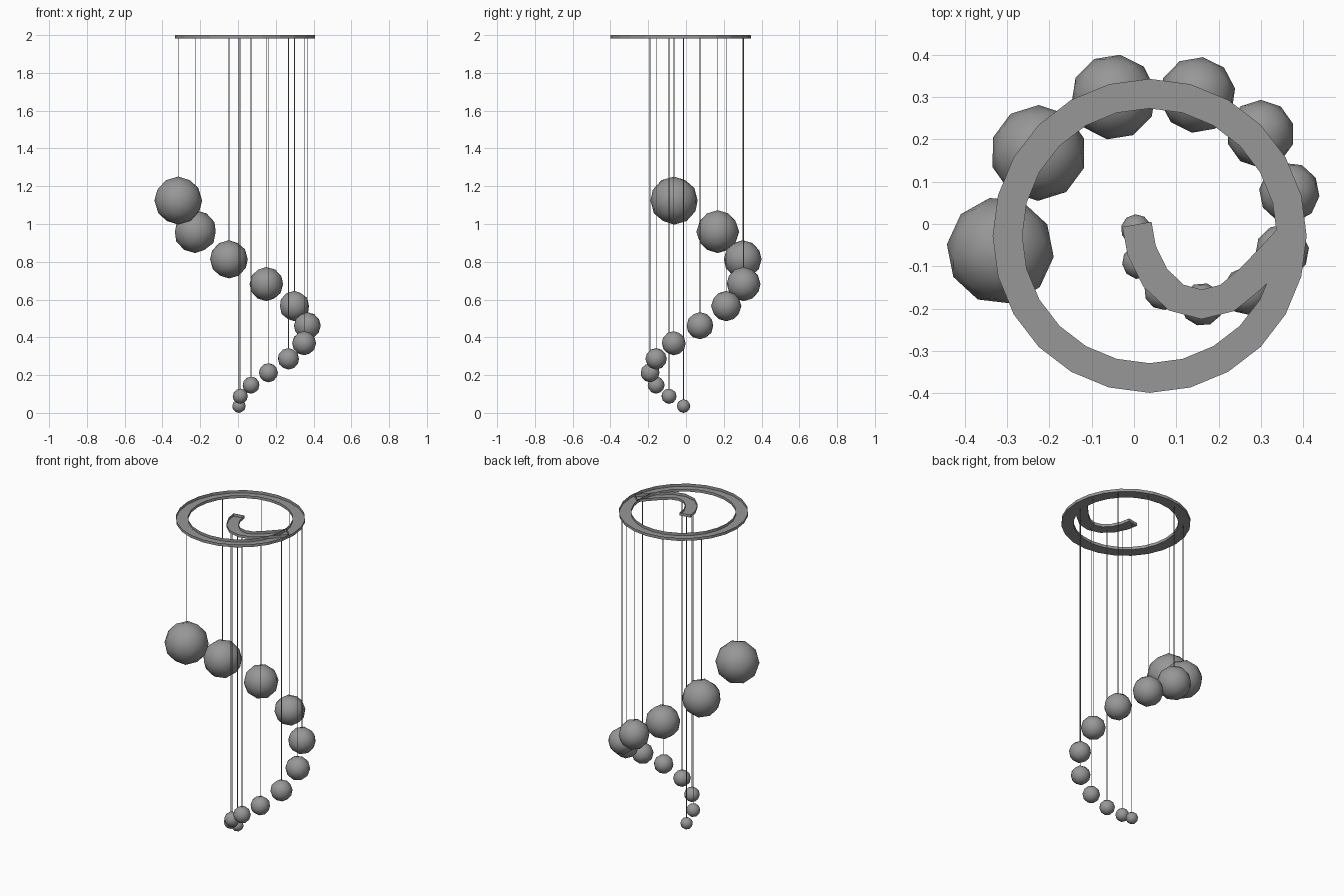
import bpy, bmesh, math
from mathutils import Vector

if "Cube" in bpy.data.objects:
    bpy.data.objects.remove(bpy.data.objects["Cube"])

TOP, THICK, WIDTH = 2.0, 0.018, 0.07
GROW = 1.1215

grey = bpy.data.materials.new("dark_grey")
grey.diffuse_color = (0.31, 0.31, 0.31, 1)
grey.use_nodes = True
grey.node_tree.nodes["Principled BSDF"].inputs["Base Color"].default_value = grey.diffuse_color


def add_mesh(name, bm, smooth=False):
    me = bpy.data.meshes.new(name)
    bm.to_mesh(me)
    bm.free()
    me.materials.append(grey)
    for p in me.polygons:
        p.use_smooth = smooth
    ob = bpy.data.objects.new(name, me)
    bpy.context.collection.objects.link(ob)
    return ob


def channel(name, path, closed):
    """Sweep a flat open-topped channel along a horizontal path."""
    bm, rows, n = bmesh.new(), [], len(path)
    for i, p in enumerate(path):
        a = path[(i - 1) % n] if closed else path[max(i - 1, 0)]
        b = path[(i + 1) % n] if closed else path[min(i + 1, n - 1)]
        t = (b - a).normalized()
        side = Vector((-t.y, t.x)) * WIDTH / 2
        rows.append([bm.verts.new((*(p + side * s), z)) for s, z in
                     ((-1, TOP), (-1, TOP - THICK), (1, TOP - THICK), (1, TOP))])
    for i in range(n if closed else n - 1):
        r, q = rows[i], rows[(i + 1) % n]
        for j in range(3):
            bm.faces.new((r[j], q[j], q[j + 1], r[j + 1]))
    if not closed:
        bm.faces.new(rows[0])
        bm.faces.new(rows[-1][::-1])
    for f in bm.faces:
        f.normal_update()
    # bottoms face down, so the walls face outward
    if sum(f.normal.z for f in bm.faces) > 0:
        bmesh.ops.reverse_faces(bm, faces=bm.faces)
    return add_mesh(name, bm)


# Ceiling plate: outer ring and inner spiral arm
ring = [Vector((0.037 + 0.336 * math.cos(i * math.tau / 24),
                -0.028 + 0.336 * math.sin(i * math.tau / 24))) for i in range(24)]
channel("ceiling_ring", ring, True)
arm = [(0.007, -0.001), (0.018, -0.062), (0.05, -0.127), (0.1, -0.174), (0.16, -0.19),
       (0.22, -0.175), (0.275, -0.13), (0.325, -0.078), (0.37, -0.029)]
channel("spiral_arm", [Vector(p) for p in arm], False)

# Hanging balls, growing as they climb, each on a thin cord
spots = [(0.005, -0.013), (0.012, -0.09), (0.069, -0.158), (0.161, -0.19),
         (0.267, -0.158), (0.35, -0.065), (0.367, 0.074), (0.299, 0.213),
         (0.15, 0.305), (-0.048, 0.3), (-0.226, 0.168), (-0.316, -0.063)]
for i, (x, y) in enumerate(spots):
    g = GROW ** i
    r, z = 0.036 * g, 0.036 + 0.43 * (g - 1)
    bm = bmesh.new()
    bmesh.ops.create_icosphere(bm, subdivisions=2, radius=r)
    ball = add_mesh(f"ball_{i + 1}", bm, True)
    ball.location = (x, y, z)
    ball.rotation_euler.z = math.atan2(y, x)

    length = TOP - THICK - z
    bm = bmesh.new()
    bmesh.ops.create_cone(bm, cap_ends=True, segments=6, radius1=0.002,
                          radius2=0.002, depth=length)
    cord = add_mesh(f"cord_{i + 1}", bm)
    cord.location = (x, y, z + length / 2)
